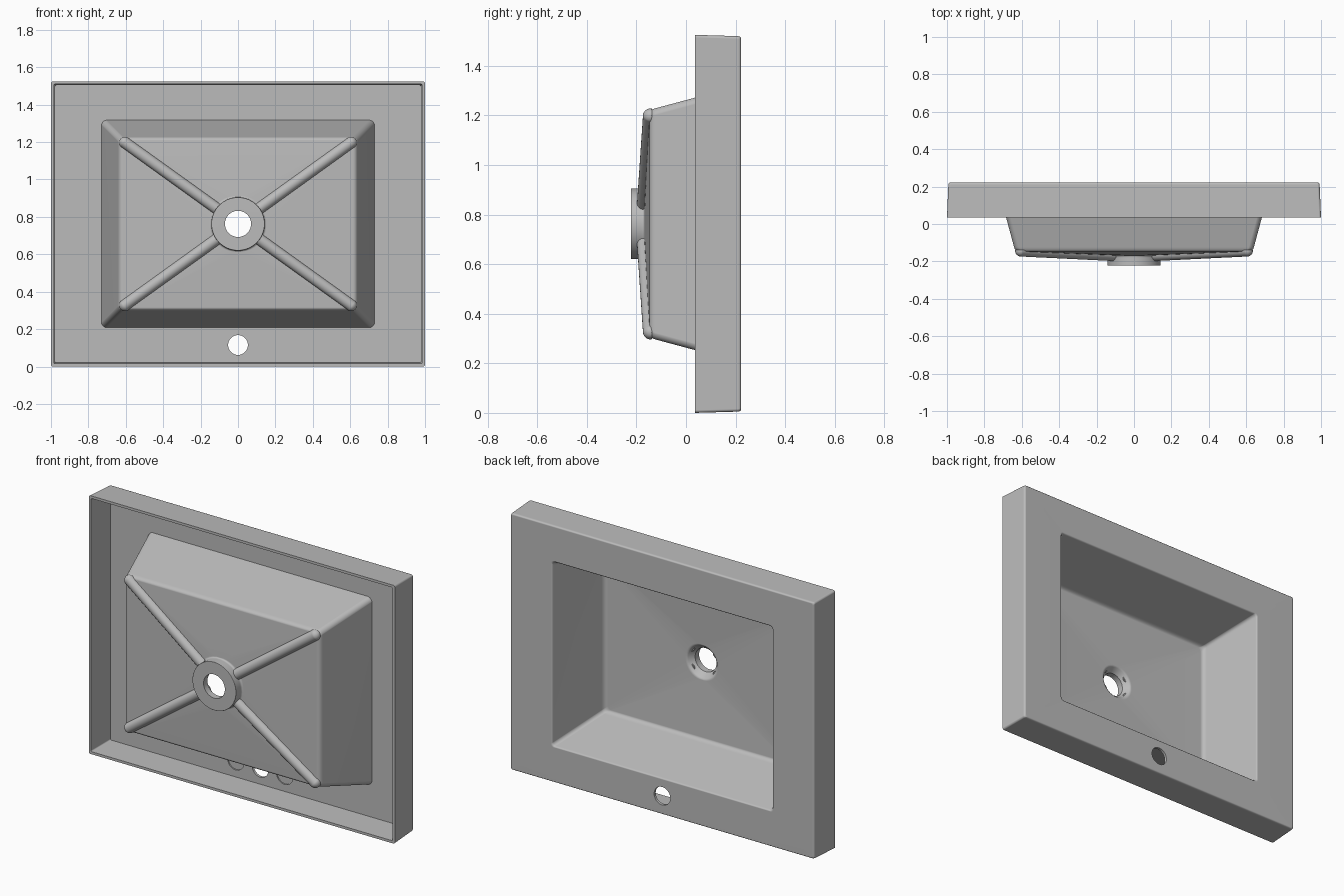
import bpy, bmesh, math
from mathutils import Matrix, Vector

old = bpy.data.objects.get("Cube")
if old:
    bpy.data.objects.remove(old, do_unlink=True)

MID = 0.7625          # height of the basin centre
CORNER = 9            # points per rounded corner

grey = bpy.data.materials.new("grey ceramic")
grey.use_nodes = True
grey.diffuse_color = (0.5, 0.5, 0.5, 1)
grey.node_tree.nodes["Principled BSDF"].inputs["Base Color"].default_value = (0.5, 0.5, 0.5, 1)


def make_object(name, bm):
    bmesh.ops.recalc_face_normals(bm, faces=bm.faces)
    mesh = bpy.data.meshes.new(name)
    bm.to_mesh(mesh)
    bm.free()
    mesh.materials.append(grey)
    obj = bpy.data.objects.new(name, mesh)
    bpy.context.collection.objects.link(obj)
    return obj


def select(obj):
    bpy.ops.object.select_all(action='DESELECT')
    obj.select_set(True)
    bpy.context.view_layer.objects.active = obj


def smooth(obj):
    select(obj)
    bpy.ops.object.shade_smooth_by_angle(angle=math.radians(30))
    mod = obj.modifiers.new("even_normals", 'WEIGHTED_NORMAL')
    mod.keep_sharp = True


def ring(bm, hx, hz, r, y):
    """Rounded rectangle, or a circle where hx = hz = r."""
    verts = []
    for q, (sx, sz) in enumerate(((1, 1), (-1, 1), (-1, -1), (1, -1))):
        for j in range(CORNER):
            a = math.pi / 2 * (q + (j + 0.5) / CORNER)
            verts.append(bm.verts.new((sx * (hx - r) + r * math.cos(a), y,
                                       MID + sz * (hz - r) + r * math.sin(a))))
    return verts


def fillet(stations, steps=4):
    """Round each station that has a fillet size."""
    out = []
    for i, (st, size) in enumerate(stations):
        p = Vector(st)
        if not size:
            out.append(p)
            continue
        a = Vector(stations[i - 1][0]) - p
        b = Vector(stations[(i + 1) % len(stations)][0]) - p
        a = p + a * min(0.45, size / a.length)
        b = p + b * min(0.45, size / b.length)
        for k in range(steps + 1):
            t = k / steps
            out.append(a * (1 - t) ** 2 + p * 2 * t * (1 - t) + b * t * t)
    return out


# Basin shell: stations are (half width, half height, corner radius, depth), fillet
stations = [
    ((0.992, 0.757, 0.012, 0.222), 0.014),    # back outer edge
    ((1.0, 0.7625, 0.012, 0.036), 0),         # skirt lip
    ((0.985, 0.7475, 0.008, 0.036), 0),
    ((0.978, 0.742, 0.008, 0.207), 0),        # deck underside
    ((0.73, 0.555, 0.03, 0.207), 0),
    ((0.635, 0.46, 0.03, -0.147), 0.025),     # outer basin floor edge
    ((0.143, 0.143, 0.143, -0.168), 0.012),   # drain boss
    ((0.143, 0.143, 0.143, -0.222), 0.004),
    ((0.07, 0.07, 0.07, -0.222), 0),          # drain bore
    ((0.07, 0.07, 0.07, -0.185), 0),
    ((0.1, 0.1, 0.1, -0.15), 0.01),           # drain countersink
    ((0.62, 0.445, 0.02, -0.13), 0.025),      # inner basin floor edge
    ((0.72, 0.545, 0.02, 0.222), 0.01),       # basin opening
]
bm = bmesh.new()
rings = [ring(bm, *s) for s in fillet(stations)]
for i, low in enumerate(rings):
    high = rings[(i + 1) % len(rings)]
    for j in range(len(low)):
        k = (j + 1) % len(low)
        bm.faces.new((low[j], low[k], high[k], high[j]))
basin = make_object("basin_shell", bm)

# Tap hole through the deck, with a blind knock-out on each side
bm = bmesh.new()
for x, end in ((-0.16, 0.214), (0, 0.25), (0.16, 0.214)):
    start = 0.19
    place = Matrix.Translation((x, (start + end) / 2, 0.115)) @ Matrix.Rotation(math.pi / 2, 4, 'X')
    bmesh.ops.create_cone(bm, cap_ends=True, segments=40, radius1=0.053, radius2=0.053,
                          depth=end - start, matrix=place)
cutter = make_object("tap_hole_cutter", bm)
cutter.hide_render = True
cut = basin.modifiers.new("tap_holes", 'BOOLEAN')
cut.operation = 'DIFFERENCE'
cut.solver = 'EXACT'
cut.object = cutter
select(basin)
bpy.ops.object.modifier_apply(modifier=cut.name)
bpy.data.objects.remove(cutter, do_unlink=True)
smooth(basin)


# Half-round ribs from the drain boss to the four basin corners
def rib(name, sx, sz):
    start = Vector((sx * 0.09, -0.168, MID + sz * 0.065))
    end = Vector((sx * 0.605, -0.143, MID + sz * 0.435))
    along = (end - start).normalized()
    side = Vector((0, 1, 0)).cross(along).normalized()
    up = along.cross(side)
    frame = Matrix((side, up, along)).transposed()
    bm = bmesh.new()
    bmesh.ops.create_uvsphere(bm, u_segments=24, v_segments=13, radius=0.031)
    for v in bm.verts:
        p = v.co.copy()
        p.y = min(p.y, 0.004)
        if p.z > 0:
            p.z += (end - start).length
        v.co = start + frame @ p
    bmesh.ops.remove_doubles(bm, verts=bm.verts, dist=0.0001)
    smooth(make_object(name, bm))


for sx, x_name in ((1, "left"), (-1, "right")):
    for sz, z_name in ((1, "upper"), (-1, "lower")):
        rib(f"{z_name}_{x_name}_rib", sx, sz)
